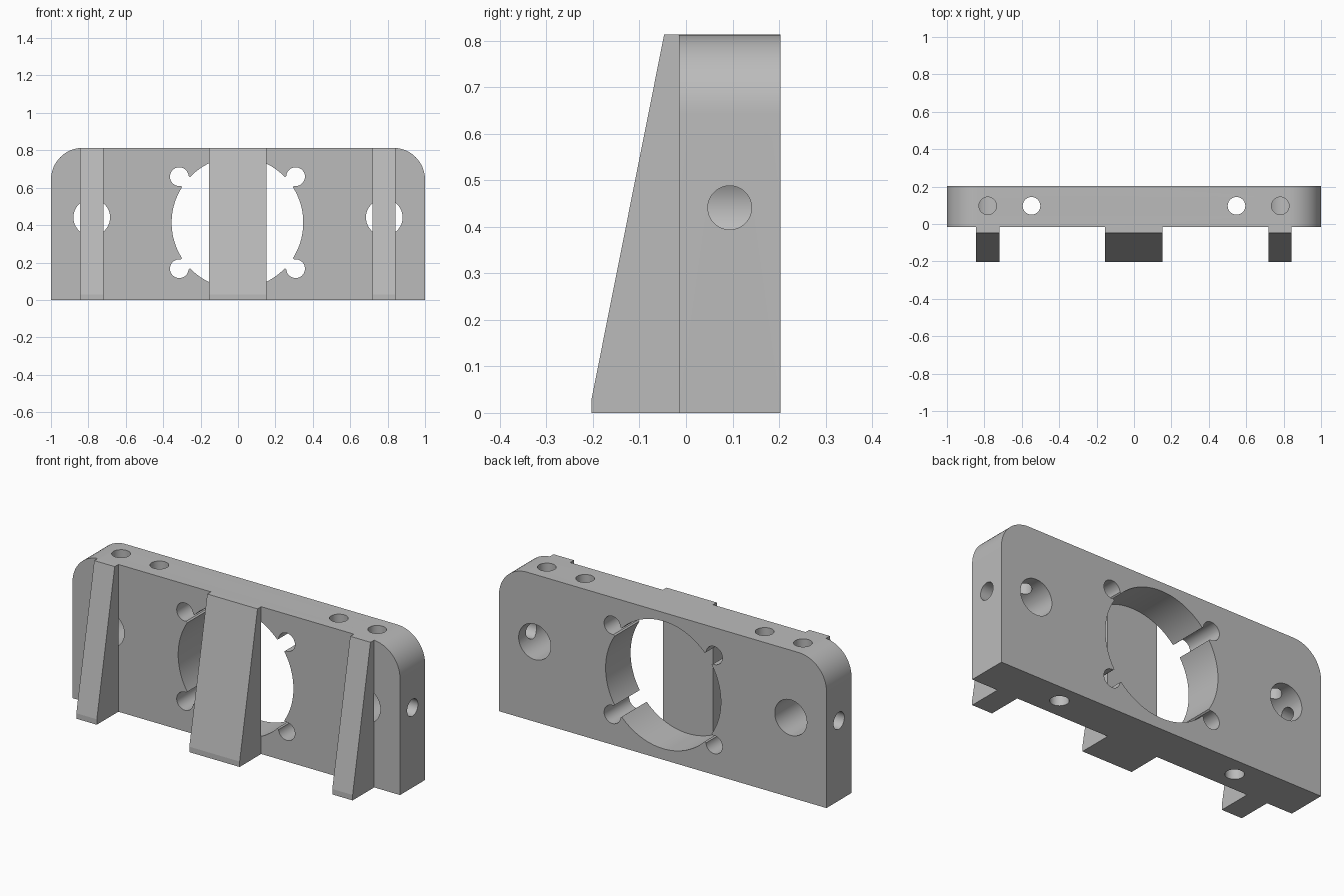
import bpy, bmesh, math
from mathutils import Vector

cube = bpy.data.objects.get("Cube")
if cube:
    bpy.data.objects.remove(cube, do_unlink=True)

FRONT, BACK, HEIGHT = -0.015, 0.203, 0.813
MID_Y = 0.094

grey = bpy.data.materials.new("plain grey")
grey.use_nodes = True
grey.diffuse_color = (0.5, 0.5, 0.5, 1)
grey.node_tree.nodes["Principled BSDF"].inputs["Base Color"].default_value = (0.5, 0.5, 0.5, 1)


def extrude(name, points, offset):
    """Solid made by sweeping a closed outline along offset."""
    bm = bmesh.new()
    face = bm.faces.new([bm.verts.new(p) for p in points])
    moved = bmesh.ops.extrude_face_region(bm, geom=[face])["geom"]
    bmesh.ops.translate(bm, vec=offset,
                        verts=[v for v in moved if isinstance(v, bmesh.types.BMVert)])
    bmesh.ops.recalc_face_normals(bm, faces=bm.faces)
    mesh = bpy.data.meshes.new(name)
    bm.to_mesh(mesh)
    bm.free()
    mesh.materials.append(grey)
    obj = bpy.data.objects.new(name, mesh)
    bpy.context.collection.objects.link(obj)
    return obj


def cut(target, cutter):
    """Subtract a cutter from the target, then discard it."""
    mod = target.modifiers.new("cut", "BOOLEAN")
    mod.operation, mod.solver, mod.object = "DIFFERENCE", "EXACT", cutter
    bpy.context.view_layer.objects.active = target
    bpy.ops.object.modifier_apply(modifier=mod.name)
    bpy.data.objects.remove(cutter, do_unlink=True)


def drill(target, start, end, radius, sides=48):
    start, end = Vector(start), Vector(end)
    turn = (end - start).to_track_quat("Z", "Y")
    ring = [start + turn @ Vector((radius * math.cos(a), radius * math.sin(a), 0))
            for a in (2 * math.pi * (i + 0.5) / sides for i in range(sides))]
    cut(target, extrude("drill_cutter", ring, end - start))


# Upright plate with rounded top corners
R = 0.17
arc = [(1 - R + R * math.cos(a), HEIGHT - R + R * math.sin(a))
       for a in (math.pi / 2 * i / 16 for i in range(17))]
outline = [(1, 0)] + arc + [(-x, z) for x, z in reversed(arc)] + [(-1, 0)]
plate = extrude("mounting_plate", [(x, FRONT, z) for x, z in outline],
                Vector((0, BACK - FRONT, 0)))

# Central bore
CX, CZ = -0.003, 0.413
drill(plate, (CX, -0.1, CZ), (CX, 0.3, CZ), 0.352, 96)

# Screw ears around the bore, each opened to it by a short channel
for sx in (-1, 1):
    for sz in (-1, 1):
        ear = Vector((CX + sx * 0.311, 0, CZ + sz * 0.246))
        inward = (Vector((CX, 0, CZ)) - ear).normalized()
        side = Vector((-inward.z, 0, inward.x)) * 0.034
        far = ear + inward * 0.1
        channel = [ear + side, far + side, far - side, ear - side]
        cut(plate, extrude("channel_cutter", [p + Vector((0, -0.1, 0)) for p in channel],
                           Vector((0, 0.4, 0))))
        drill(plate, ear + Vector((0, -0.1, 0)), ear + Vector((0, 0.3, 0)), 0.05)

# Side pockets, their cross holes and the full height holes
for s in (-1, 1):
    px, pz = s * 0.782, 0.441
    drill(plate, (px, -0.1, pz), (px, 0.3, pz), 0.098, 64)
    drill(plate, (s * 1.1, MID_Y, pz), (px, MID_Y, pz), 0.047)
    drill(plate, (px, MID_Y + 0.003, 0.9), (px, MID_Y + 0.003, pz), 0.047)
    drill(plate, (s * 0.548, MID_Y + 0.003, -0.1), (s * 0.548, MID_Y + 0.003, 0.9), 0.047)

bpy.ops.object.select_all(action="DESELECT")
plate.select_set(True)
bpy.context.view_layer.objects.active = plate
bpy.ops.object.shade_smooth_by_angle(angle=math.radians(30))

# Tapered ribs on the front
rib = [(FRONT, 0), (-0.203, 0), (-0.203, 0.03), (-0.047, HEIGHT), (FRONT, HEIGHT)]
for name, x0, x1 in (("right_rib", -0.845, -0.72),
                     ("centre_rib", -0.155, 0.152),
                     ("left_rib", 0.718, 0.842)):
    extrude(name, [(x0, y, z) for y, z in rib], Vector((x1 - x0, 0, 0)))
